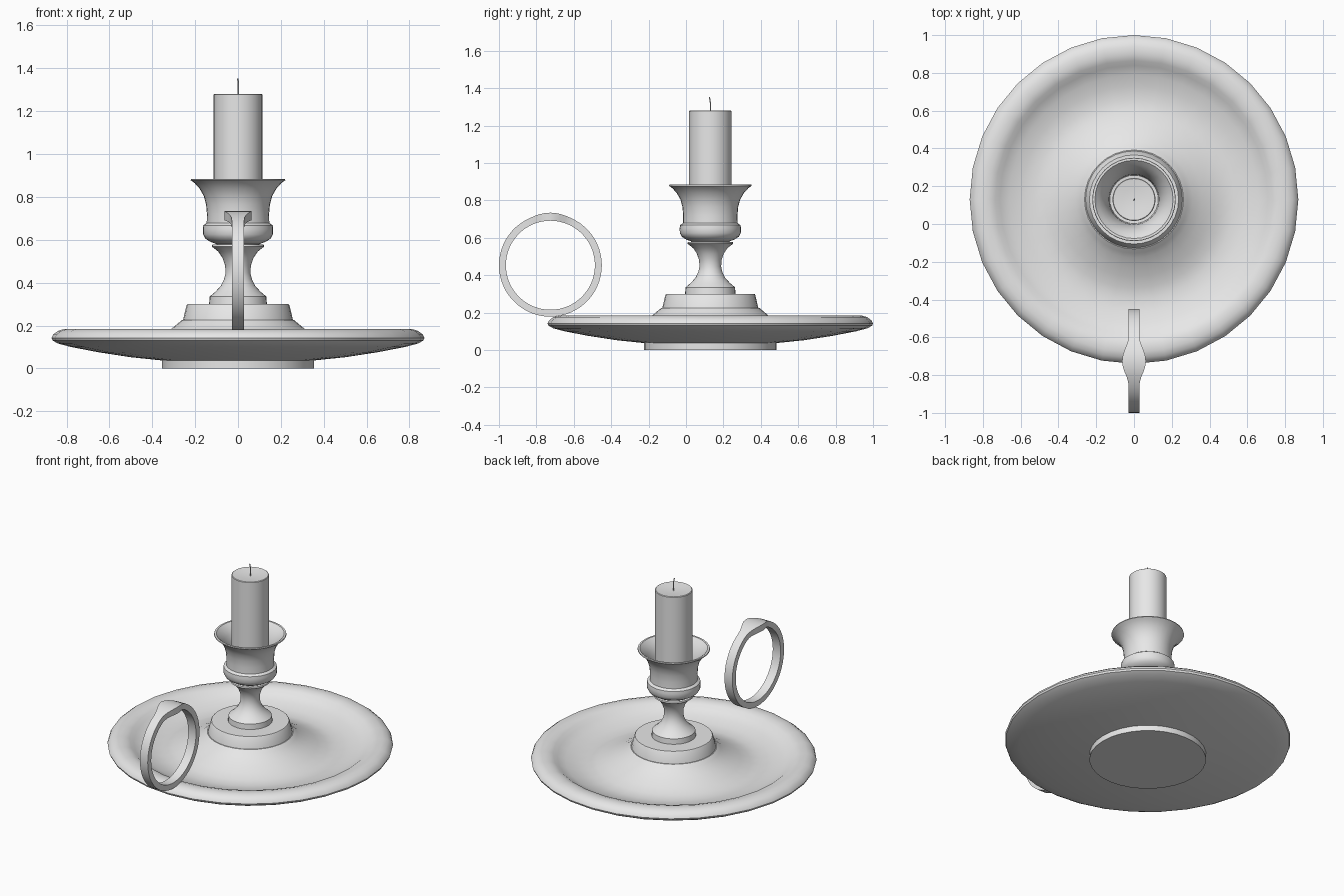
import bpy, bmesh, math
from mathutils import Vector

if "Cube" in bpy.data.objects:
    bpy.data.objects.remove(bpy.data.objects["Cube"])

CY = 0.13          # centre line of dish, stem and candle
SEG = 32

mat = bpy.data.materials.new("plain_grey")
mat.diffuse_color = (0.8, 0.8, 0.8, 1)
mat.use_nodes = True
mat.node_tree.nodes["Principled BSDF"].inputs["Base Color"].default_value = mat.diffuse_color


def finish(bm, name, angle=35):
    bmesh.ops.recalc_face_normals(bm, faces=bm.faces)
    me = bpy.data.meshes.new(name)
    bm.to_mesh(me)
    bm.free()
    me.materials.append(mat)
    ob = bpy.data.objects.new(name, me)
    bpy.context.collection.objects.link(ob)
    bpy.ops.object.select_all(action='DESELECT')
    ob.select_set(True)
    bpy.context.view_layer.objects.active = ob
    bpy.ops.object.shade_smooth_by_angle(angle=math.radians(angle))
    return ob


def lathe(name, profile, seg=SEG, angle=35):
    """Spin (radius, z) points around the centre line; radius 0 makes a pole."""
    bm = bmesh.new()
    rings = []
    for r, z in profile:
        if r == 0:
            rings.append([bm.verts.new((0, CY, z))] * seg)
        else:
            rings.append([bm.verts.new((r * math.sin(2 * math.pi * i / seg),
                                        CY + r * math.cos(2 * math.pi * i / seg), z))
                          for i in range(seg)])
    for a, b in zip(rings, rings[1:]):
        for i in range(seg):
            j = (i + 1) % seg
            quad = list(dict.fromkeys((a[i], a[j], b[j], b[i])))
            bm.faces.new(quad)
    return finish(bm, name, angle)


# Dish with foot, rolled rim and raised centre
lathe("dish", [
    (0, 0), (0.355, 0), (0.355, 0.037), (0.5, 0.052), (0.65, 0.075), (0.78, 0.1),
    (0.84, 0.116), (0.865, 0.13), (0.87, 0.142), (0.862, 0.158), (0.84, 0.175),
    (0.81, 0.184), (0.77, 0.183), (0.735, 0.172), (0.71, 0.152),
    (0.66, 0.132), (0.6, 0.115), (0.53, 0.105), (0.47, 0.115), (0.41, 0.135),
    (0.36, 0.16), (0.31, 0.185), (0.285, 0.206), (0.262, 0.225), (0, 0.225)])

# Stepped pedestal and waisted stem
lathe("stem", [
    (0, 0.22), (0.258, 0.22), (0.24, 0.295), (0.236, 0.3), (0.135, 0.3),
    (0.132, 0.335), (0.105, 0.358), (0.08, 0.385), (0.065, 0.415), (0.058, 0.445),
    (0.06, 0.48), (0.072, 0.515), (0.092, 0.545), (0.122, 0.568), (0.12, 0.577),
    (0.1, 0.579), (0.1, 0.59), (0, 0.59)])

# Flared candle cup, hollow inside
lathe("candle_cup", [
    (0, 0.58), (0.1, 0.58), (0.128, 0.59), (0.152, 0.605), (0.163, 0.625),
    (0.164, 0.65), (0.162, 0.667), (0.146, 0.678), (0.145, 0.72), (0.149, 0.765),
    (0.16, 0.805), (0.18, 0.84), (0.203, 0.865), (0.221, 0.878), (0.219, 0.884),
    (0.207, 0.884), (0.185, 0.862), (0.162, 0.83), (0.145, 0.79), (0.133, 0.74),
    (0.128, 0.67), (0, 0.66)])

# Candle with a slightly dished top
lathe("candle", [(0, 0.66), (0.114, 0.66), (0.114, 1.277), (0.11, 1.28),
                 (0.06, 1.274), (0, 1.27)])

# Thin bent wick
cu = bpy.data.curves.new("wick", 'CURVE')
cu.dimensions = '3D'
cu.bevel_depth = 0.0035
cu.bevel_resolution = 1
cu.use_fill_caps = True
sp = cu.splines.new('POLY')
pts = [(0.0, 0.0, 1.26), (0.002, 0.001, 1.3), (0.002, 0.0, 1.325), (-0.001, -0.005, 1.352)]
sp.points.add(len(pts) - 1)
for p, (x, y, z) in zip(sp.points, pts):
    p.co = (x, CY + y, z, 1)
wick = bpy.data.objects.new("wick", cu)
bpy.context.collection.objects.link(wick)
cu.materials.append(mat)

# Finger ring standing on the rim, widened at the top as a thumb rest
bm = bmesh.new()
N = 60
c = Vector((0, -0.725, 0.453))
sections = []
for i in range(N):
    a = 2 * math.pi * i / N
    off = min(a, 2 * math.pi - a)                 # angle away from the top
    t = min(off / math.radians(28), 1)
    bump = 0.5 + 0.5 * math.cos(math.pi * t)
    w = 0.029 + 0.034 * bump
    ro, ri = 0.275 + 0.006 * bump, 0.238
    d = Vector((0, math.sin(a), math.cos(a)))
    sections.append([bm.verts.new(c + d * r + Vector((s * w, 0, 0)))
                     for r, s in ((ro, -1), (ro, 1), (ri, 1), (ri, -1))])
for i in range(N):
    s0, s1 = sections[i], sections[(i + 1) % N]
    for k in range(4):
        bm.faces.new((s0[k], s0[(k + 1) % 4], s1[(k + 1) % 4], s1[k]))
finish(bm, "finger_ring")
